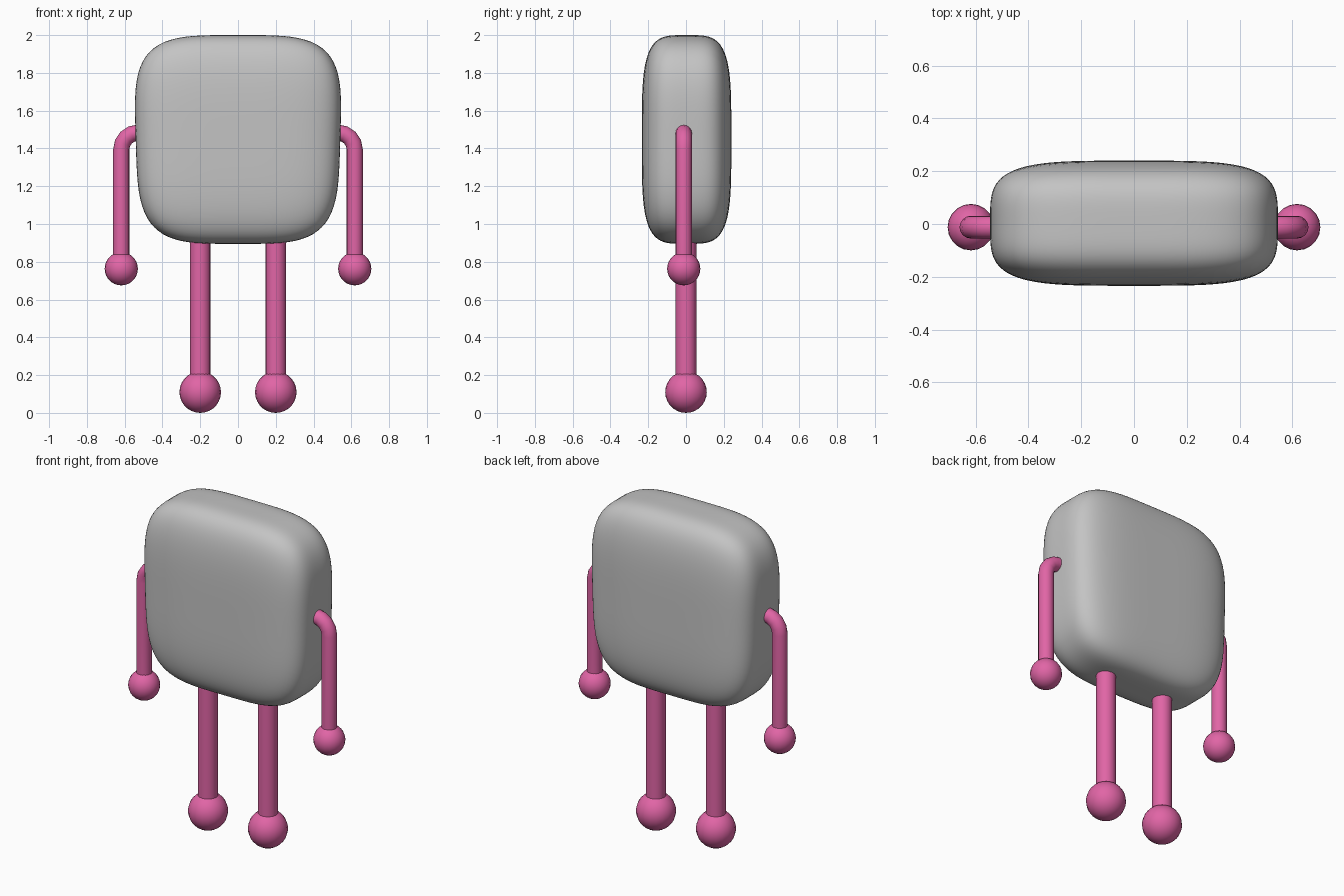
import bpy, bmesh, math

if "Cube" in bpy.data.objects:
    bpy.data.objects.remove(bpy.data.objects["Cube"])


def material(name, rgb):
    m = bpy.data.materials.new(name)
    m.diffuse_color = (*rgb, 1)
    m.use_nodes = True
    m.node_tree.nodes["Principled BSDF"].inputs["Base Color"].default_value = m.diffuse_color
    return m


GREY = material("soft grey", (0.55, 0.55, 0.55))
PINK = material("pink", (0.75, 0.13, 0.38))


def finish(obj, name, mat, angle=60):
    obj.name = name
    obj.data.materials.clear()
    obj.data.materials.append(mat)
    bpy.ops.object.select_all(action='DESELECT')
    obj.select_set(True)
    bpy.context.view_layer.objects.active = obj
    bpy.ops.object.shade_smooth_by_angle(angle=math.radians(angle))


def pillow(name, half, centre, power, mat):
    """Rounded block: a gridded cube pushed onto a superellipsoid."""
    bm = bmesh.new()
    bmesh.ops.create_cube(bm, size=2)
    bmesh.ops.subdivide_edges(bm, edges=bm.edges[:], cuts=23, use_grid_fill=True)
    for v in bm.verts:
        p = v.co / sum(abs(c) ** power for c in v.co) ** (1 / power)
        taper = 0.99 + 0.03 * p.z          # slightly narrower towards the bottom
        v.co = (centre[0] + half[0] * p.x * taper,
                centre[1] + half[1] * p.y,
                centre[2] + half[2] * p.z)
    mesh = bpy.data.meshes.new(name)
    bm.to_mesh(mesh)
    bm.free()
    obj = bpy.data.objects.new(name, mesh)
    bpy.context.collection.objects.link(obj)
    finish(obj, name, mat)


def ball(name, radius, loc):
    bpy.ops.mesh.primitive_uv_sphere_add(segments=20, ring_count=14, radius=radius, location=loc)
    finish(bpy.context.object, name, PINK)


def tube(name, points, radius, sides=16):
    """Sweep a ring along a path in the xz plane, mitring at each bend."""
    bm = bmesh.new()
    rings = []
    for i, (x, y, z) in enumerate(points):
        a, b = points[max(i - 1, 0)], points[min(i + 1, len(points) - 1)]
        dx, dz = b[0] - a[0], b[2] - a[2]
        length = math.hypot(dx, dz)
        nx, nz = dz / length, -dx / length
        ring = []
        for k in range(sides):
            t = 2 * math.pi * k / sides
            c, s = radius * math.cos(t), radius * math.sin(t)
            ring.append(bm.verts.new((x + nx * c, y + s, z + nz * c)))
        rings.append(ring)
    for r0, r1 in zip(rings, rings[1:]):
        for k in range(sides):
            j = (k + 1) % sides
            bm.faces.new((r0[k], r0[j], r1[j], r1[k]))
    bm.faces.new(rings[0])
    bm.faces.new(rings[-1])
    bmesh.ops.recalc_face_normals(bm, faces=bm.faces[:])
    mesh = bpy.data.meshes.new(name)
    bm.to_mesh(mesh)
    bm.free()
    obj = bpy.data.objects.new(name, mesh)
    bpy.context.collection.objects.link(obj)
    finish(obj, name, PINK)


# Body
pillow("body", (0.547, 0.237, 0.5525), (0, 0.003, 1.4475), 4, GREY)

# Limbs, one set per side
ARM_Y = -0.012
for side, s in (("left", -1), ("right", 1)):
    # Leg and foot
    tube(side + "_leg", [(s * 0.2, 0, 0.12), (s * 0.2, 0, 1.0)], 0.055)
    ball(side + "_foot", 0.11, (s * 0.2, 0, 0.11))
    # Arm with a rounded shoulder bend, and hand
    bend = [(s * (0.53 + 0.088 * math.sin(t)), ARM_Y, 1.395 + 0.088 * math.cos(t))
            for t in (math.radians(a) for a in (0, 22.5, 45, 67.5, 90))]
    tube(side + "_arm", [(s * 0.48, ARM_Y, 1.483)] + bend + [(s * 0.618, ARM_Y, 0.76)], 0.043)
    ball(side + "_hand", 0.088, (s * 0.618, ARM_Y, 0.763))
